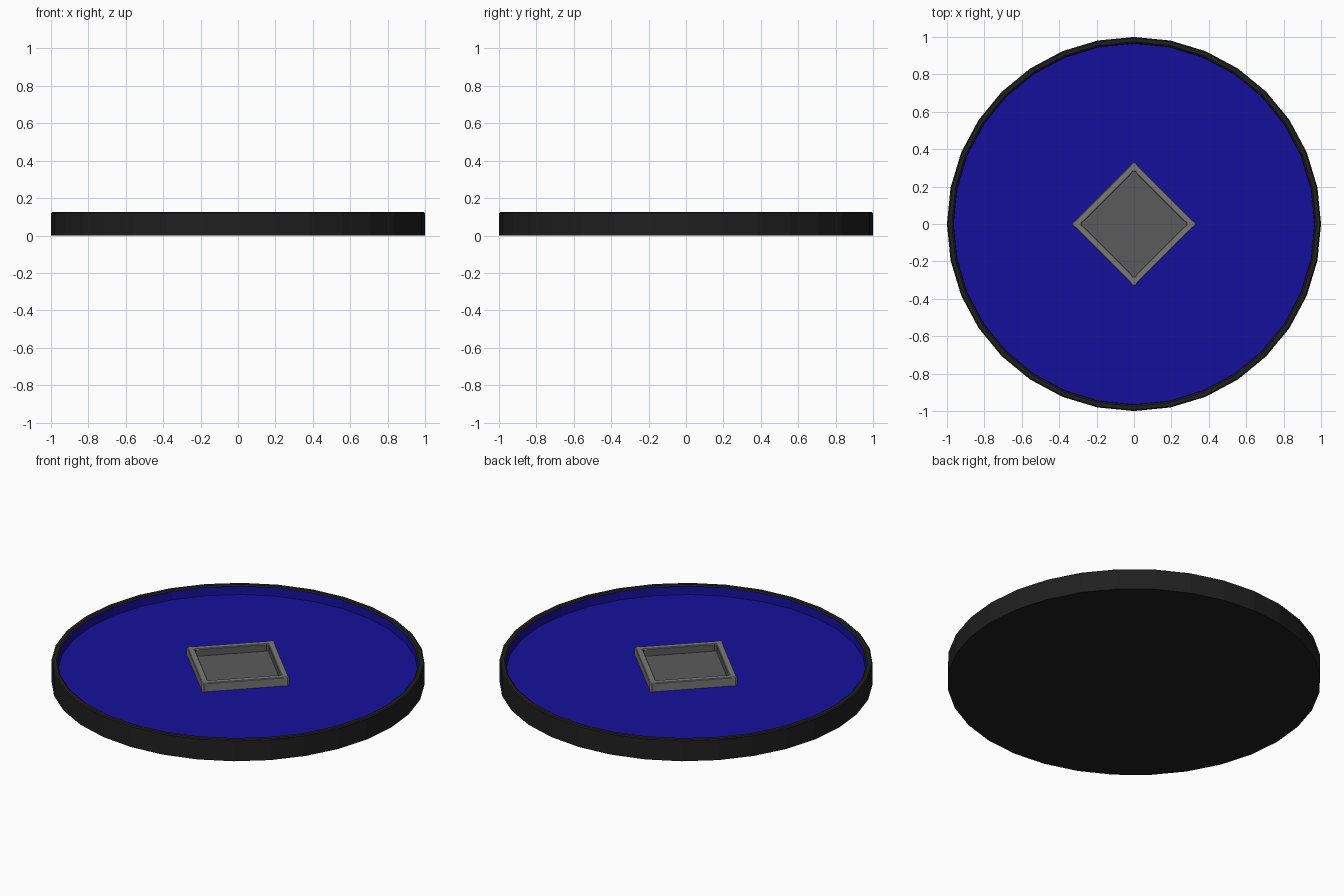
import bpy, bmesh
from math import cos, sin, tau

if "Cube" in bpy.data.objects:
    bpy.data.objects.remove(bpy.data.objects["Cube"])


def material(name, rgb):
    m = bpy.data.materials.new(name)
    m.diffuse_color = (*rgb, 1)
    m.use_nodes = True
    m.node_tree.nodes["Principled BSDF"].inputs["Base Color"].default_value = m.diffuse_color
    return m


BLACK = material("black", (0.014, 0.014, 0.014))
BLUE = material("blue", (0.008, 0.005, 0.33))
GREY = material("grey", (0.19, 0.19, 0.19))
DARK = material("dark_grey", (0.105, 0.105, 0.105))


def circle(r, z, n=32):
    return [(r * cos(tau * i / n), r * sin(tau * i / n), z) for i in range(n)]


def diamond(tip, z, cut=0.017):
    # square on its corner, with small two-step rounded corners
    base = [(tip - cut, -cut), (tip - cut * 0.15, -cut * 0.5),
            (tip - cut * 0.15, cut * 0.5), (tip - cut, cut)]
    pts = []
    for k in range(4):
        c, s = round(cos(k * tau / 4)), round(sin(k * tau / 4))
        pts += [(x * c - y * s, x * s + y * c, z) for x, y in base]
    return pts


def loft(name, rings, mats, bands, caps):
    # skin successive outlines; bands/caps give material slots
    bm = bmesh.new()
    loops = [[bm.verts.new(p) for p in ring] for ring in rings]
    n = len(loops[0])
    for a, b, slot in zip(loops, loops[1:], bands):
        for i in range(n):
            j = (i + 1) % n
            bm.faces.new((a[i], a[j], b[j], b[i])).material_index = slot
    if caps[0] is not None:
        bm.faces.new(loops[0][::-1]).material_index = caps[0]
    bm.faces.new(loops[-1]).material_index = caps[1]
    me = bpy.data.meshes.new(name)
    bm.to_mesh(me)
    bm.free()
    for m in mats:
        me.materials.append(m)
    ob = bpy.data.objects.new(name, me)
    bpy.context.collection.objects.link(ob)


FLOOR = 0.07

# Round tray: black shell, chamfered lip, blue inner wall and floor
loft("tray",
     [circle(1, 0), circle(1, 0.12), circle(0.994, 0.125),
      circle(0.974, 0.125), circle(0.966, 0.119), circle(0.964, FLOOR)],
     [BLACK, BLUE], [0, 0, 0, 0, 1], (0, 1))

# Raised diamond frame with a darker sunken panel
loft("diamond_frame",
     [diamond(0.332, FLOOR), diamond(0.332, 0.117), diamond(0.328, 0.121),
      diamond(0.287, 0.121), diamond(0.282, 0.117), diamond(0.282, 0.078)],
     [GREY, DARK], [0, 0, 0, 0, 1], (None, 1))
